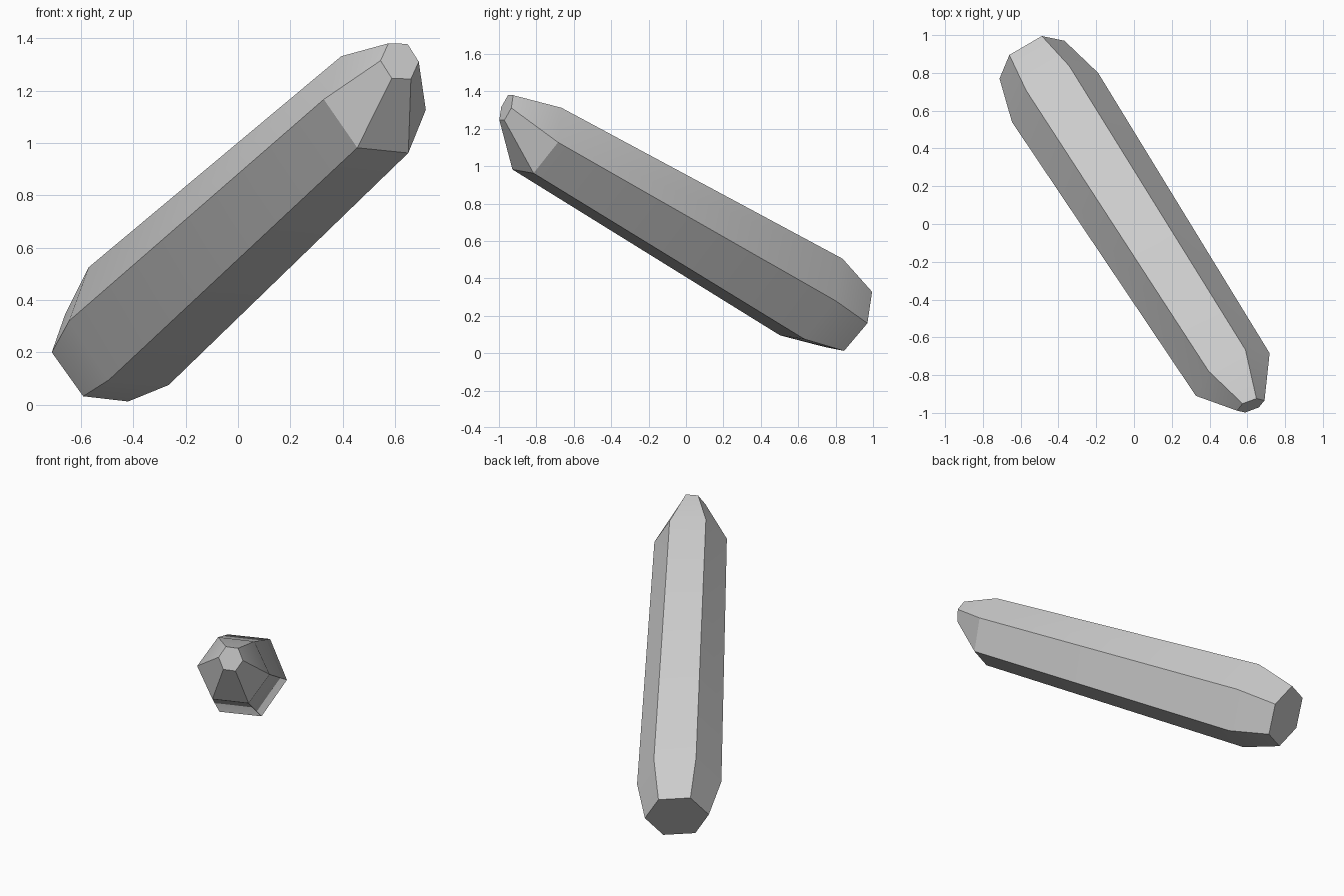
import bpy
import bmesh
import math
from mathutils import Vector

default_cube = bpy.data.objects.get("Cube")
if default_cube:
    bpy.data.objects.remove(default_cube, do_unlink=True)

# Single stone colour
stone = bpy.data.materials.new("grey stone")
stone.use_nodes = True
stone_colour = (0.6, 0.6, 0.6, 1.0)
stone.diffuse_color = stone_colour
stone.node_tree.nodes["Principled BSDF"].inputs["Base Color"].default_value = stone_colour


def hexagon(bm, centre, spoke_a, spoke_b):
    """Six corners around a centre, spanned by two neighbouring spokes."""
    centre, a, b = Vector(centre), Vector(spoke_a), Vector(spoke_b)
    spokes = [a, b, b - a]
    return [bm.verts.new(centre + side * spoke) for side in (1, -1) for spoke in spokes]


# Hexagonal sections along the leaning crystal: centre, first spoke, second spoke
sections = [
    ((-.54, .87, .18), (-.172, -.1, .02), (-.12, .025, .168)),      # cut base
    ((-.418, .67, .3), (-.228, -.13, .02), (-.153, .037, .225)),    # lower shoulder
    ((.523, -.797, 1.147), (-.195, -.113, .02), (-.128, .018, .185)),  # upper shoulder
    ((.618, -.961, 1.313), (-.073, -.027, .002), (-.043, .01, .068)),  # blunt tip
]

bm = bmesh.new()
rings = [hexagon(bm, *section) for section in sections]

# Side facets between neighbouring sections
for lower, upper in zip(rings, rings[1:]):
    for i in range(6):
        j = (i + 1) % 6
        bm.faces.new((lower[i], lower[j], upper[j], upper[i]))

# End caps
bm.faces.new(rings[0])
bm.faces.new(rings[-1])
bmesh.ops.recalc_face_normals(bm, faces=bm.faces)

mesh = bpy.data.meshes.new("crystal_shard")
bm.to_mesh(mesh)
bm.free()
mesh.materials.append(stone)

crystal = bpy.data.objects.new("crystal_shard", mesh)
bpy.context.collection.objects.link(crystal)

# Soft shoulders, crisp long edges
bpy.ops.object.select_all(action="DESELECT")
crystal.select_set(True)
bpy.context.view_layer.objects.active = crystal
bpy.ops.object.shade_smooth_by_angle(angle=math.radians(30))
